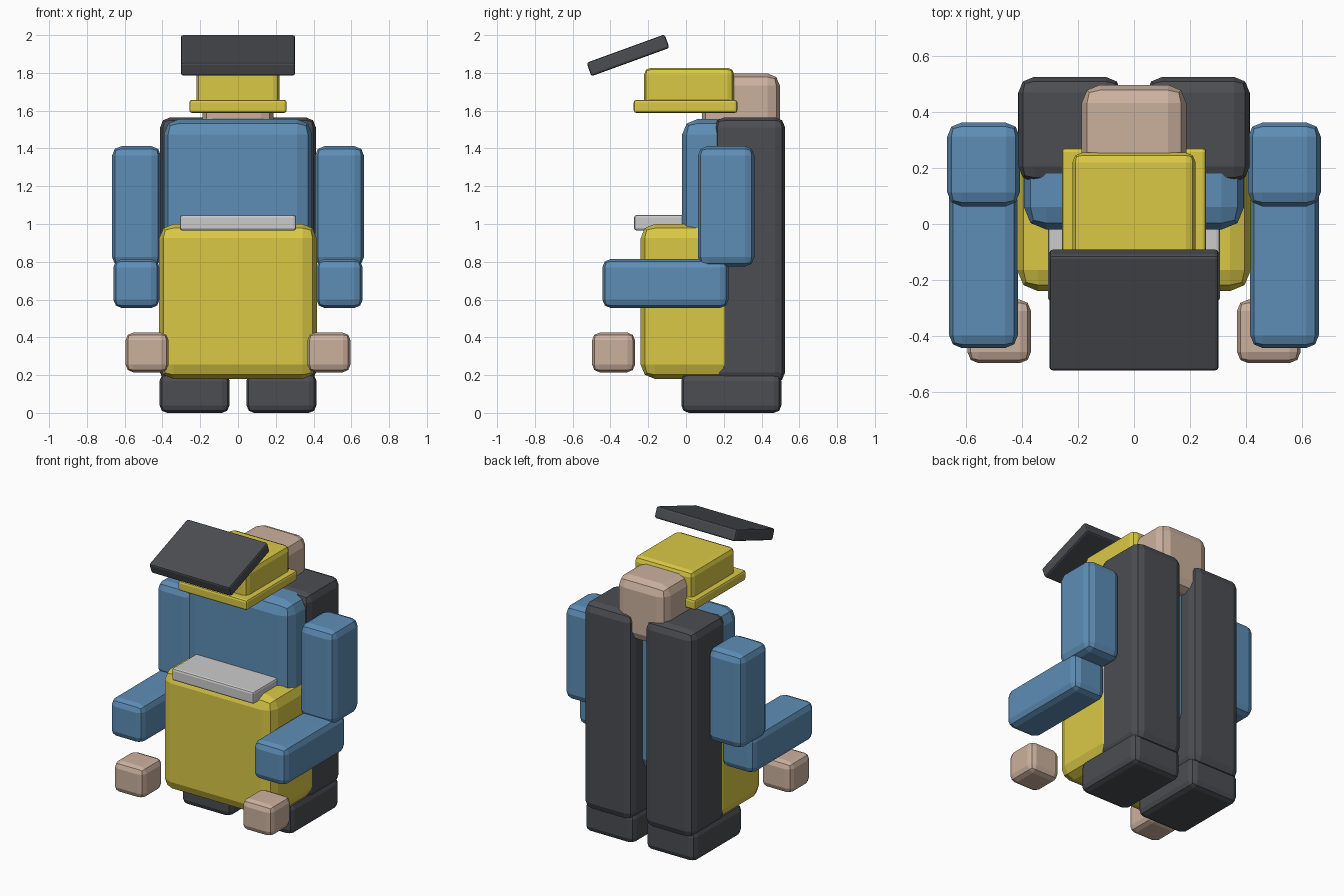
import bpy, math
from mathutils import Vector

if "Cube" in bpy.data.objects:
    bpy.data.objects.remove(bpy.data.objects["Cube"])


def material(name, rgb):
    m = bpy.data.materials.new(name)
    m.diffuse_color = (*rgb, 1.0)
    m.use_nodes = True
    m.node_tree.nodes["Principled BSDF"].inputs["Base Color"].default_value = m.diffuse_color
    return m


BLUE = material("blue", (0.11, 0.27, 0.47))
YELLOW = material("yellow", (0.70, 0.58, 0.06))
DARK = material("charcoal", (0.07, 0.075, 0.085))
SKIN = material("skin", (0.60, 0.44, 0.34))
PALE = material("pale_grey", (0.62, 0.62, 0.64))


def box(name, x, y, z, bevel, mat, tilt=0.0):
    """Flat-shaded box between min/max pairs, with a two-segment bevel."""
    size = Vector((x[1] - x[0], y[1] - y[0], z[1] - z[0]))
    centre = [(a + b) / 2 for a, b in (x, y, z)]
    bpy.ops.mesh.primitive_cube_add(size=1)
    ob = bpy.context.object
    ob.name = name
    for v in ob.data.vertices:
        v.co *= size
    ob.location = centre
    ob.rotation_euler.x = tilt
    mod = ob.modifiers.new("Bevel", 'BEVEL')
    mod.width = bevel
    mod.segments = 2
    ob.data.materials.append(mat)
    return ob


def pair(name, x, y, z, bevel, mat):
    """Same box on the right and mirrored to the left."""
    box("right_" + name, x, y, z, bevel, mat)
    box("left_" + name, (-x[1], -x[0]), y, z, bevel, mat)


# Legs and shoes
pair("shoe", (0.045, 0.415), (-0.025, 0.505), (0.0, 0.21), 0.04, DARK)
pair("leg", (0.045, 0.413), (0.15, 0.525), (0.16, 1.565), 0.055, DARK)

# Body, front block and pale ledge
box("torso", (-0.393, 0.393), (-0.02, 0.40), (0.47, 1.555), 0.08, BLUE)
box("front_block", (-0.417, 0.417), (-0.24, 0.27), (0.18, 1.0), 0.075, YELLOW)
box("ledge", (-0.308, 0.308), (-0.275, 0.0), (0.965, 1.048), 0.014, PALE)

# Arms and hands
pair("upper_arm", (0.408, 0.667), (0.063, 0.362), (0.775, 1.412), 0.05, BLUE)
pair("forearm", (0.415, 0.66), (-0.443, 0.225), (0.555, 0.815), 0.045, BLUE)
pair("hand", (0.368, 0.595), (-0.497, -0.27), (0.215, 0.425), 0.04, SKIN)

# Head and hat
box("head", (-0.187, 0.187), (0.085, 0.497), (1.38, 1.797), 0.065, SKIN)
box("hat_brim", (-0.258, 0.258), (-0.277, 0.272), (1.588, 1.657), 0.014, YELLOW)
box("hat_crown", (-0.22, 0.22), (-0.222, 0.255), (1.6, 1.827), 0.035, YELLOW)

# Tilted plate above the hat
box("tilted_plate", (-0.302, 0.302), (-0.527, -0.087), (1.855, 1.931), 0.012,
    DARK, tilt=math.radians(20))
